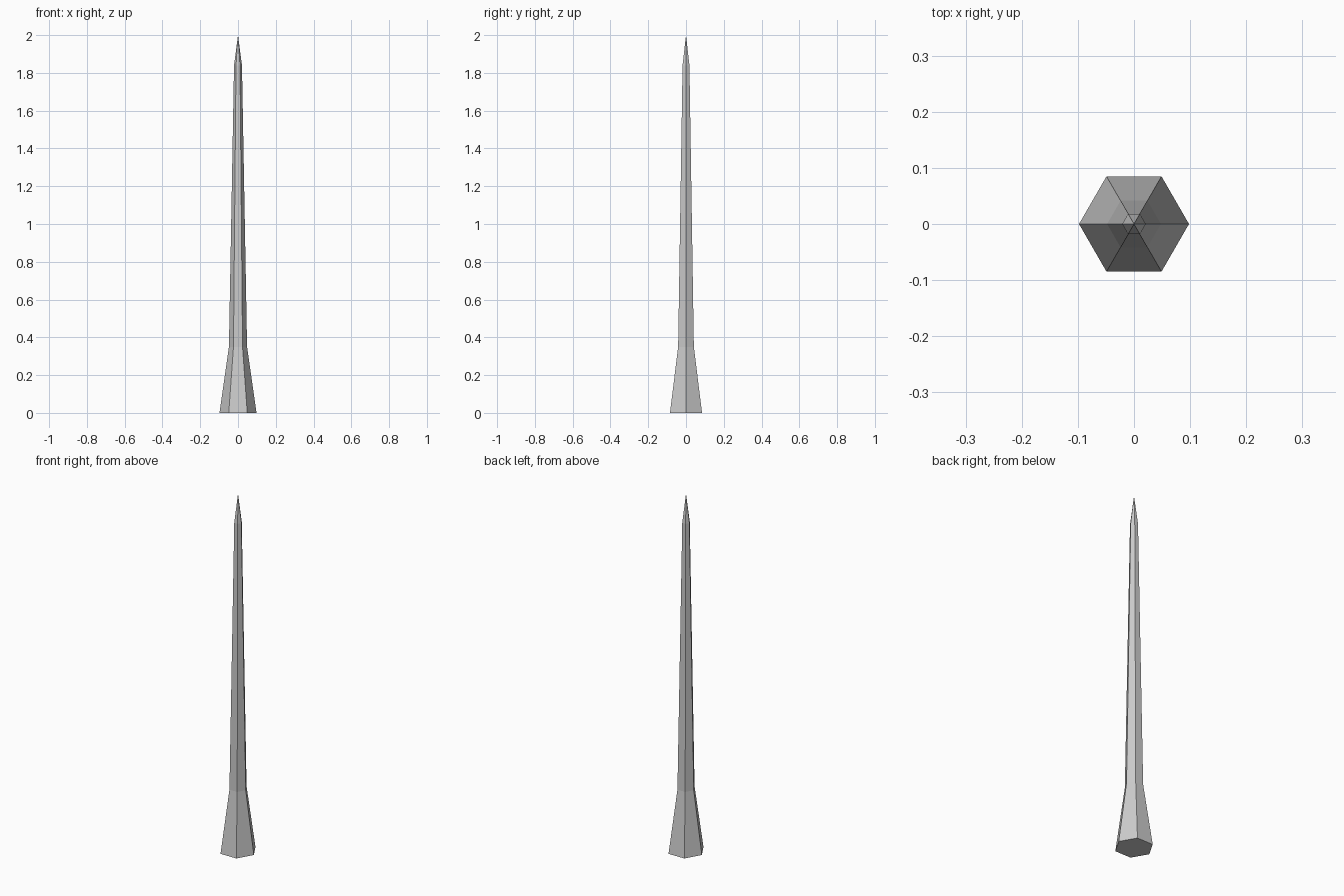
import bpy, bmesh
from math import cos, sin, pi

if "Cube" in bpy.data.objects:
    bpy.data.objects.remove(bpy.data.objects["Cube"])

SIDES = 6
# (radius, height) of each hexagonal ring, bottom to top
PROFILE = [(0.098, 0.0), (0.048, 0.35), (0.021, 1.84)]
TIP_Z = 2.0

bm = bmesh.new()
rings = [[bm.verts.new((r * cos(2 * pi * i / SIDES), r * sin(2 * pi * i / SIDES), z))
          for i in range(SIDES)] for r, z in PROFILE]

# flared foot and tapering shaft
for low, high in zip(rings, rings[1:]):
    for i in range(SIDES):
        j = (i + 1) % SIDES
        bm.faces.new((low[i], low[j], high[j], high[i]))

# pointed tip and flat underside
tip = bm.verts.new((0, 0, TIP_Z))
for i in range(SIDES):
    bm.faces.new((rings[-1][i], rings[-1][(i + 1) % SIDES], tip))
bm.faces.new(rings[0][::-1])

mesh = bpy.data.meshes.new("spike")
bm.to_mesh(mesh)
bm.free()
bpy.context.collection.objects.link(bpy.data.objects.new("spike", mesh))
